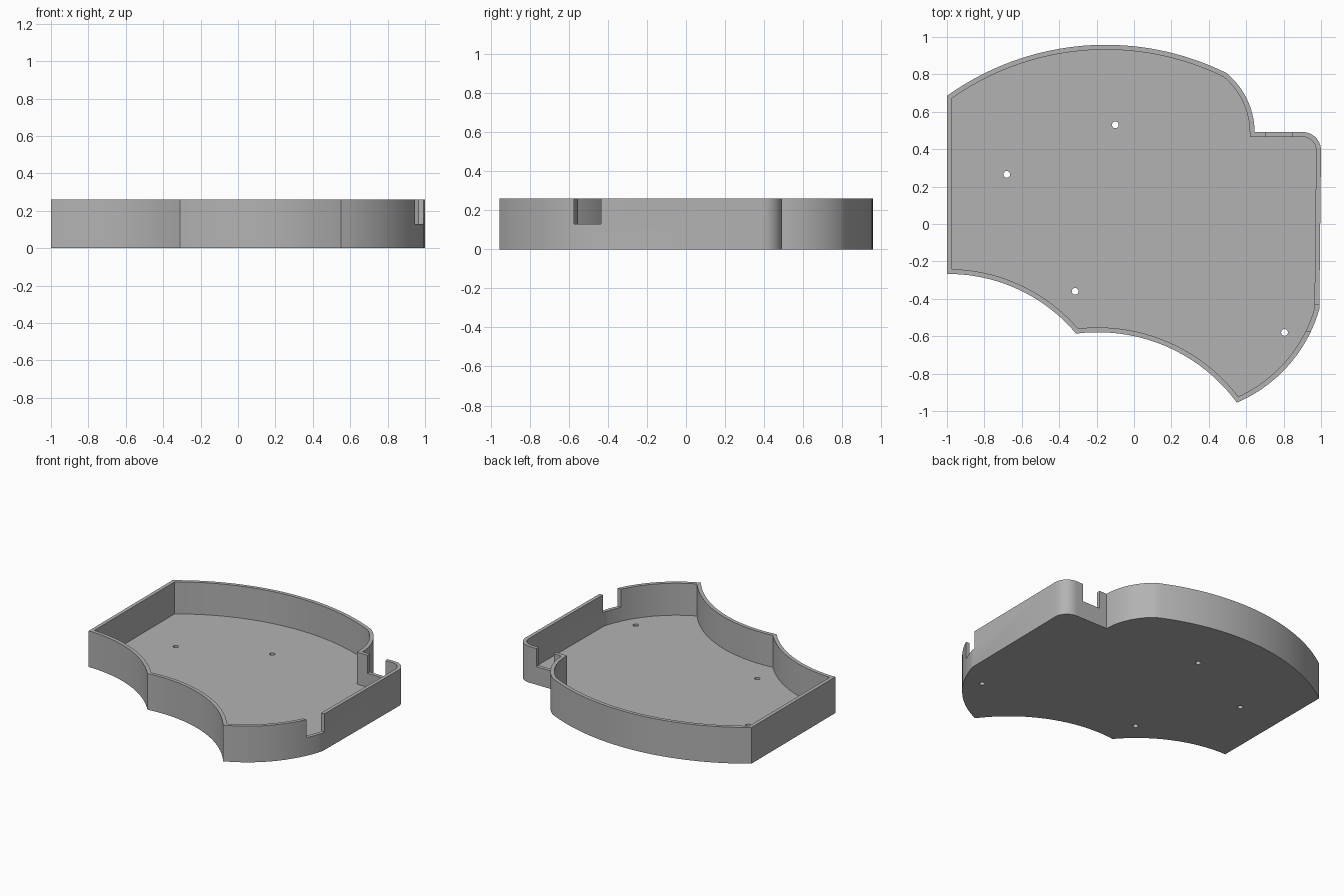
import bpy, bmesh, math
from mathutils import Vector

cube = bpy.data.objects.get("Cube")
if cube:
    bpy.data.objects.remove(cube, do_unlink=True)

HEIGHT, FLOOR, WALL = 0.26, 0.03, 0.026

# Single grey plastic
grey = bpy.data.materials.new("grey plastic")
grey.use_nodes = True
grey.diffuse_color = (0.45, 0.45, 0.45, 1)
grey.node_tree.nodes["Principled BSDF"].inputs["Base Color"].default_value = grey.diffuse_color


def arc(a, m, b, n):
    """Points from a to b on the circle through a, m and b, leaving out b."""
    a, m, b = Vector(a), Vector(m), Vector(b)
    p, q = m - a, b - a
    d = 2 * p.cross(q)
    c = a + Vector((q.y * p.length_squared - p.y * q.length_squared,
                    p.x * q.length_squared - q.x * p.length_squared)) / d
    start = math.atan2(a.y - c.y, a.x - c.x)
    sweep = math.atan2(b.y - c.y, b.x - c.x) - start
    sweep = sweep % math.tau if d > 0 else -(-sweep % math.tau)
    r = (a - c).length
    return [c + r * Vector((math.cos(start + sweep * i / n), math.sin(start + sweep * i / n)))
            for i in range(n)]


def inset(points, dist):
    """Mitred inward offset of a counter-clockwise outline."""
    result = []
    for i, p in enumerate(points):
        d1 = (p - points[i - 1]).normalized()
        d2 = (points[(i + 1) % len(points)] - p).normalized()
        n1, n2 = Vector((-d1.y, d1.x)), Vector((-d2.y, d2.x))
        result.append(p + (n1 + n2) * dist / (1 + n1.dot(n2)))
    return result


def cutter(add, location, scale=(1, 1, 1), **kw):
    add(location=location, **kw)
    ob = bpy.context.object
    ob.scale = scale
    ob.hide_render = True
    ob.data.materials.append(grey)
    return ob


# Outline, counter-clockwise from the front left-hand corner
outline = arc((-1, -0.267), (-0.65, -0.336), (-0.31, -0.586), 20)      # first scallop
outline += arc((-0.31, -0.586), (0.2, -0.667), (0.55, -0.955), 24)     # second scallop
outline += arc((0.55, -0.955), (0.84, -0.74), (1, -0.42), 20)          # bulged corner
outline += arc((1, 0.395), (0.971, 0.463), (0.9, 0.492), 12)           # rounded corner
outline += [Vector((0.9, 0.492))]
outline += arc((0.645, 0.492), (0.612, 0.65), (0.495, 0.807), 16)      # shoulder
outline += arc((0.495, 0.807), (-0.14, 0.958), (-1, 0.685), 36)        # long back curve
outline += [Vector((-1, 0.685))]
inner = inset(outline, WALL)

# Tray: floor with a thin wall around it
bm = bmesh.new()
rings = [[bm.verts.new((p.x, p.y, z)) for p in ring] for ring, z in
         ((outline, 0), (outline, HEIGHT), (inner, HEIGHT), (inner, FLOOR))]
bm.faces.new(rings[0][::-1])
bm.faces.new(rings[3])
for low, high in zip(rings, rings[1:]):
    for i in range(len(low)):
        bm.faces.new((low[i - 1], low[i], high[i], high[i - 1]))
bmesh.ops.recalc_face_normals(bm, faces=bm.faces)
mesh = bpy.data.meshes.new("tray")
bm.to_mesh(mesh)
bm.free()
mesh.materials.append(grey)
tray = bpy.data.objects.new("tray", mesh)
bpy.context.collection.objects.link(tray)

# Cable notches in the wall, and screw holes in the floor
box = bpy.ops.mesh.primitive_cube_add
cutters = [cutter(box, (0.775, 0.48, 0.23), (0.14, 0.1, 0.2), size=1),
           cutter(box, (0.98, -0.504, 0.23), (0.16, 0.14, 0.2), size=1)]
for x, y in ((-0.1, 0.53), (-0.68, 0.265), (-0.315, -0.36), (0.805, -0.58)):
    cutters.append(cutter(bpy.ops.mesh.primitive_cylinder_add, (x, y, 0.02),
                          vertices=20, radius=0.018, depth=0.1))

bpy.ops.object.select_all(action='DESELECT')
tray.select_set(True)
bpy.context.view_layer.objects.active = tray
for ob in cutters:
    mod = tray.modifiers.new("cut", 'BOOLEAN')
    mod.operation, mod.solver, mod.object = 'DIFFERENCE', 'EXACT', ob
    bpy.ops.object.modifier_apply(modifier=mod.name)
    bpy.data.objects.remove(ob, do_unlink=True)
bpy.ops.object.shade_smooth_by_angle(angle=math.radians(25))
